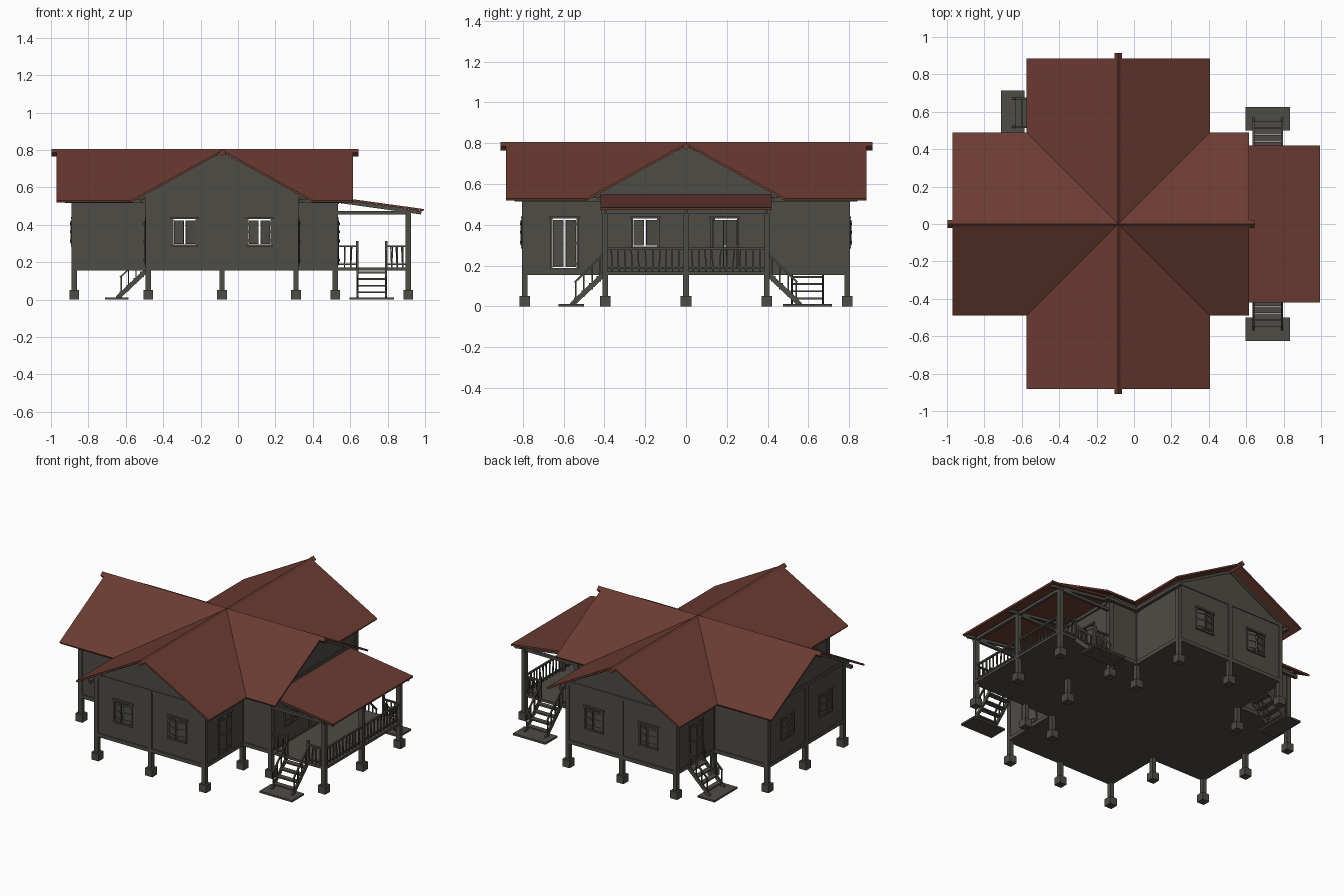
import bpy, bmesh, math, random
from mathutils import Matrix, Vector

random.seed(4)
if "Cube" in bpy.data.objects:
    bpy.data.objects.remove(bpy.data.objects["Cube"])


def material(name, rgb):
    m = bpy.data.materials.new(name)
    m.use_nodes = True
    m.diffuse_color = (*rgb, 1)
    bsdf = m.node_tree.nodes["Principled BSDF"]
    bsdf.inputs["Base Color"].default_value = (*rgb, 1)
    bsdf.inputs["Roughness"].default_value = 0.9
    return m


TIMBER = material("weathered_grey_timber", (0.078, 0.072, 0.060))
RED = material("rust_red_roofing", (0.145, 0.044, 0.032))

T = lambda x, y, z=0: Matrix.Translation((x, y, z))
R = lambda deg: Matrix.Rotation(math.radians(deg), 4, 'Z')
parts = {}


def part(name):
    return parts.setdefault(name, bmesh.new())


def box(name, lo, hi, frame=Matrix()):
    lo, hi = Vector(lo), Vector(hi)
    m = frame @ Matrix.Translation((lo + hi) / 2) @ Matrix.Diagonal((*(hi - lo), 1))
    bmesh.ops.create_cube(part(name), size=1, matrix=m)


def bar(name, a, b, w, h, frame=Matrix()):
    # Straight timber between two points
    a, b = Vector(a), Vector(b)
    d = b - a
    m = Matrix.Translation((a + b) / 2) @ d.to_track_quat('X', 'Z').to_matrix().to_4x4()
    bmesh.ops.create_cube(part(name), size=1, matrix=frame @ m @ Matrix.Diagonal((d.length, w, h, 1)))


def face(name, points, frame):
    bm = part(name)
    return bm.faces.new([bm.verts.new(frame @ Vector(p)) for p in points])


# Main dimensions: wing half width, floor, wall top, eave and ridge
W, FLOOR, TOP = 0.395, 0.165, 0.562
EAVE, RIDGE, EAVE_Z = 0.49, 0.80, 0.53
CENTRE = T(-0.085, 0)


def wall(frame, u0, u1, openings=()):
    # Wall along local x, outside towards -y; openings are (centre, bottom)
    t, head, half = 0.008, 0.435, 0.064
    u = u0
    for c, sill in openings:
        box("walls", (u, -t, FLOOR), (c - half, t, TOP), frame)
        box("walls", (c - half, -t, FLOOR), (c + half, t, sill), frame)
        box("walls", (c - half, -t, head), (c + half, t, TOP), frame)
        u = c + half
        # Surround and pair of shutters
        for s in (-1, 1):
            x = c + s * half
            box("window_frames", (x - 0.005, -0.016, sill), (x + 0.005, 0.01, head), frame)
            leaf = frame @ T(c + s * 0.031, -0.012) @ R(s * 12)
            box("shutters", (-0.026, -0.003, sill + 0.008), (0.026, 0.003, head - 0.012), leaf)
            for z in (sill + 0.025, (sill + head) / 2, head - 0.03):
                box("shutters", (-0.026, -0.007, z - 0.006), (0.026, 0.003, z + 0.006), leaf)
        box("window_frames", (c - 0.075, -0.018, head - 0.005), (c + 0.075, 0.01, head + 0.006), frame)
        box("window_frames", (c - 0.07, -0.018, sill - 0.006), (c + 0.07, 0.01, sill + 0.004), frame)
    box("walls", (u, -t, FLOOR), (u1, t, TOP), frame)
    # Sill beam and top plate
    box("wall_beams", (u0, -0.014, 0.155), (u1, 0.012, 0.18), frame)
    box("wall_beams", (u0, -0.013, 0.545), (u1, 0.012, 0.568), frame)


def post(x, y, top, frame=Matrix()):
    box("posts", (x - 0.014, y - 0.014, 0.04), (x + 0.014, y + 0.014, top), frame)
    box("footings", (x - 0.026, y - 0.026, 0), (x + 0.026, y + 0.026, 0.05), frame)


WIN, DOOR = 0.29, 0.185
PAIR = [(-0.2, WIN), (0.2, WIN)]
SIDE = 0.595
# Each wing: wall reach, roof reach, end openings, right openings, left openings
wings = [
    (0.605, 0.70, [(-0.2, WIN), (0.19, DOOR)], [], []),
    (0.79, 0.885, PAIR, [], [(-SIDE, DOOR)]),
    (0.79, 0.885, PAIR, [], []),
    (0.79, 0.882, PAIR, [(SIDE, DOOR)], [(-SIDE, DOOR)]),
]
for k, (reach, roof, end, right, left) in enumerate(wings):
    F = CENTRE @ R(90 * k)
    # Walls of the wing
    wall(F @ T(reach, 0) @ R(90), -W, W, end)
    wall(F @ T(0, -W), W, reach, right)
    wall(F @ T(0, W) @ R(180), -reach, -W, left)
    box("floor", (W, -W, 0.155), (reach, W, 0.172), F)
    # Gable triangle, framed along its slopes
    for x in (reach - 0.008, reach + 0.008):
        tri = [(x, -W - 0.012, TOP), (x, W + 0.012, TOP), (x, 0, 0.782)]
        face("gables", tri if x > reach else tri[::-1], F)
    for s in (-1, 1):
        bar("gable_trim", (reach + 0.008, s * 0.445, 0.536), (reach + 0.008, 0, 0.778), 0.014, 0.016, F)
        # Eave beams with projecting tails
        box("eave_beams", (W, s * 0.42 - 0.01, 0.515), (reach + 0.05, s * 0.42 + 0.01, 0.535), F)
        post(reach, s * W, TOP, F)
        # Roof slope running back to the valley
        slope = [(0, 0, RIDGE), (roof, 0, RIDGE), (roof, s * EAVE, EAVE_Z), (EAVE, s * EAVE, EAVE_Z)]
        face("main_roof", slope if s > 0 else slope[::-1], F)
    post(reach, 0, TOP, F)
    post(W, W, TOP, F)
    # Square ridge cap set on its corner
    cap = F @ T(0, 0, RIDGE - 0.015) @ Matrix.Rotation(math.radians(45), 4, 'X')
    box("ridge_caps", (0, -0.0145, -0.0145), (roof + 0.028, 0.0145, 0.0145), cap)
box("floor", (-W, -W, 0.155), (W, W, 0.172), CENTRE)

# Porch deck, posts, beams and lean-to roof
PX = 0.91
box("porch_deck", (0.52, -0.405, 0.155), (PX + 0.015, 0.405, 0.172))
for y in (-W, 0, W):
    post(PX, y, 0.475)
    box("porch_beams", (0.52, y - 0.009, 0.455), (PX, y + 0.009, 0.473))
    bar("porch_beams", (0.53, y, 0.527), (0.98, y, 0.464), 0.016, 0.018)
box("porch_beams", (PX - 0.01, -0.415, 0.455), (PX + 0.01, 0.415, 0.475))
box("porch_beams", (0.525, -0.415, 0.51), (0.54, 0.415, 0.53))
bar("porch_roof", (0.53, 0, 0.542), (0.993, 0, 0.478), 0.84, 0.012)


def railing(a, b):
    a, b = Vector(a), Vector(b)
    up = Vector((0, 0, 1))
    bar("railings", a + up * 0.285, b + up * 0.285, 0.012, 0.01)
    bar("railings", a + up * 0.19, b + up * 0.19, 0.008, 0.008)
    n = max(2, round((b - a).length / 0.033))
    for i in range(1, n):
        p = a.lerp(b, i / n)
        lean = (b - a).normalized() * random.uniform(-0.007, 0.007)
        bar("railings", p + up * 0.17, p + lean + up * 0.285, 0.007, 0.007)


def stair(frame):
    # Descends along local x
    box("stair_pads", (0.105, -0.12, 0), (0.23, 0.12, 0.012), frame)
    for s in (-1, 1):
        y = s * 0.076
        bar("stairs", (0.0, y, 0.165), (0.165, y, 0.008), 0.01, 0.024, frame)
        bar("stair_rails", (0.01, y, 0.255), (0.15, y, 0.118), 0.009, 0.009, frame)
        for i in range(4):
            x = 0.025 + 0.04 * i
            bar("stair_rails", (x, y, 0.145 - 0.95 * x), (x, y, 0.264 - 0.975 * x), 0.007, 0.007, frame)
    for i in range(4):
        z = 0.145 - 0.035 * i
        x = (0.165 - z) * 1.05
        box("stairs", (x - 0.012, -0.076, z - 0.005), (x + 0.022, 0.076, z + 0.004), frame)


railing((PX, -W, 0), (PX, 0, 0))
railing((PX, 0, 0), (PX, W, 0))
for s in (-1, 1):
    railing((0.535, s * W, 0), (0.637, s * W, 0))
    railing((0.792, s * W, 0), (PX, s * W, 0))
    for x in (0.637, 0.792):
        box("railings", (x - 0.007, s * W - 0.007, 0.165), (x + 0.007, s * W + 0.007, 0.312))
    stair(T(0.715, s * W) @ R(90 * s))
stair(T(-0.48, SIDE) @ R(180))

# Turn the collected parts into objects
for name, bm in parts.items():
    if name == "main_roof":
        bmesh.ops.remove_doubles(bm, verts=bm.verts, dist=0.0005)
    mesh = bpy.data.meshes.new(name)
    bm.to_mesh(mesh)
    bm.free()
    mesh.materials.append(RED if name in ("main_roof", "porch_roof", "ridge_caps") else TIMBER)
    ob = bpy.data.objects.new(name, mesh)
    bpy.context.collection.objects.link(ob)
    if name == "main_roof":
        mod = ob.modifiers.new("thickness", 'SOLIDIFY')
        mod.thickness, mod.offset = 0.012, -1
